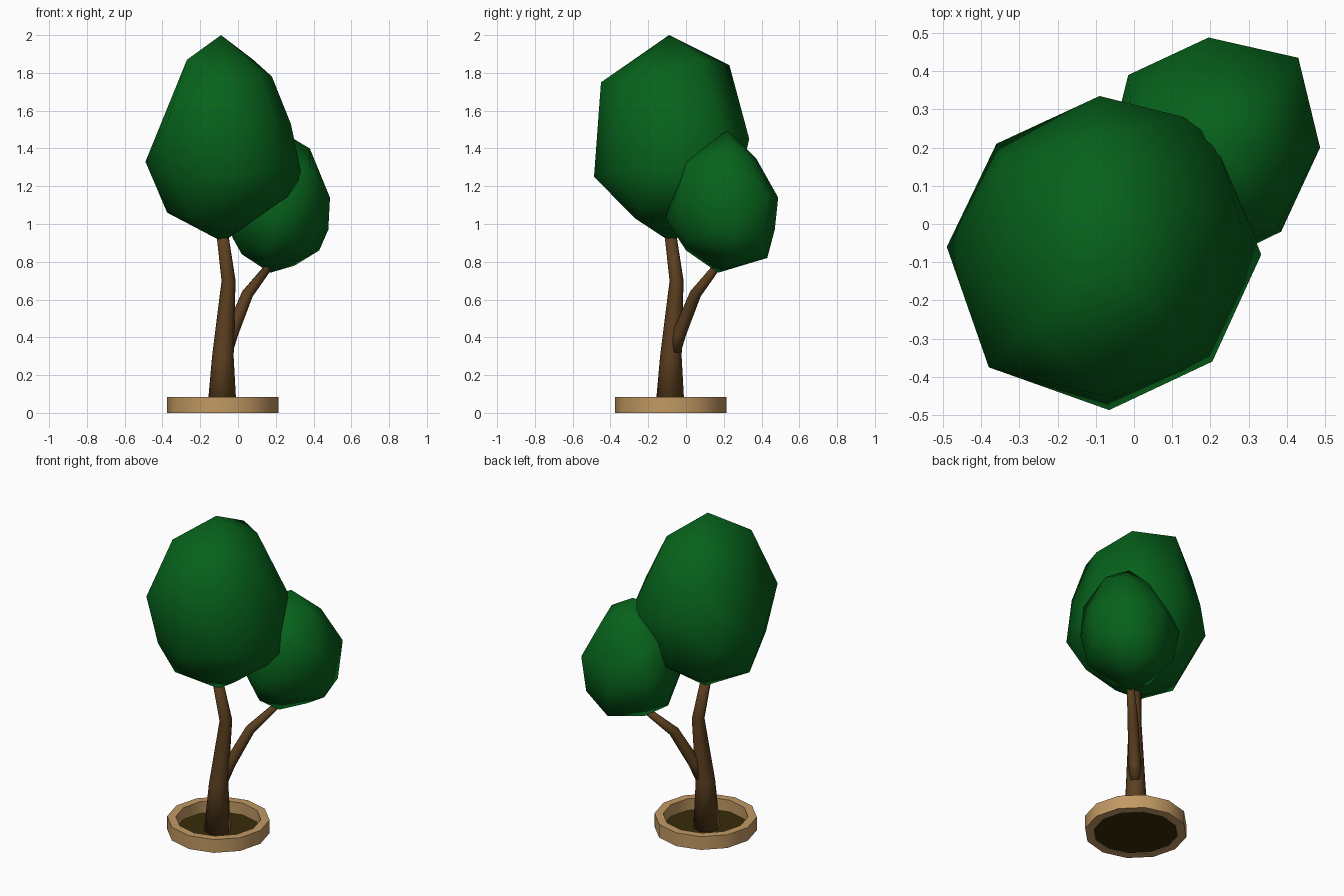
import bpy, bmesh, math
from mathutils import Vector

if "Cube" in bpy.data.objects:
    bpy.data.objects.remove(bpy.data.objects["Cube"])


def material(name, rgb):
    m = bpy.data.materials.new(name)
    m.diffuse_color = (*rgb, 1)
    m.use_nodes = True
    m.node_tree.nodes["Principled BSDF"].inputs["Base Color"].default_value = m.diffuse_color
    return m


LEAF = material("leaf green", (0.002, 0.122, 0.011))
BARK = material("bark brown", (0.105, 0.05, 0.014))
WOOD = material("pale wood", (0.54, 0.32, 0.125))
SOIL = material("dark soil", (0.04, 0.024, 0.003))
BASE = Vector((-0.081, -0.081, 0))


def finish(name, bm, mat, smooth):
    bmesh.ops.recalc_face_normals(bm, faces=bm.faces)
    for f in bm.faces:
        f.smooth = smooth
    mesh = bpy.data.meshes.new(name)
    bm.to_mesh(mesh)
    bm.free()
    mesh.materials.append(mat)
    obj = bpy.data.objects.new(name, mesh)
    bpy.context.collection.objects.link(obj)
    return obj


def ring(bm, centre, axis, r, n):
    """Circle of n vertices around an axis, without twist."""
    q = Vector((0, 0, 1)).rotation_difference(Vector(axis))
    return [bm.verts.new(Vector(centre) + q @ Vector((r * math.cos(a), r * math.sin(a), 0)))
            for a in (2 * math.pi * i / n for i in range(n))]


def bridge(bm, a, b):
    n = len(a)
    for i in range(n):
        j = (i + 1) % n
        bm.faces.new((a[i], a[j], b[j], b[i]))


def limb(name, path, n=8):
    """Tapered tube along (offset on the diagonal x = y, z, radius) points."""
    bm = bmesh.new()
    pts = [Vector((d, d, z)) for d, z, r in path]
    rings = []
    for i, p in enumerate(pts):
        axis = pts[min(i + 1, len(pts) - 1)] - pts[max(i - 1, 0)]
        rings.append(ring(bm, p, axis, path[i][2], n))
    for a, b in zip(rings, rings[1:]):
        bridge(bm, a, b)
    bm.faces.new(rings[0])
    bm.faces.new(rings[-1])
    return finish(name, bm, BARK, True)


def crown(name, corners):
    """Faceted leaf mass: convex hull of its corner points."""
    bm = bmesh.new()
    for c in corners:
        bm.verts.new(c)
    bmesh.ops.convex_hull(bm, input=bm.verts)
    bmesh.ops.delete(bm, geom=[v for v in bm.verts if not v.link_faces], context='VERTS')
    return finish(name, bm, LEAF, True)


# Planter rim: square profile swept round, smooth sides with sharp rims
bm = bmesh.new()
loops = [ring(bm, BASE + Vector((0, 0, z)), (0, 0, 1), r, 12)
         for r, z in ((0.295, 0), (0.295, 0.084), (0.245, 0.084), (0.245, 0))]
for k in range(4):
    bridge(bm, loops[k], loops[(k + 1) % 4])
rim = finish("planter_rim", bm, WOOD, False)
bpy.context.view_layer.objects.active = rim
rim.select_set(True)
bpy.ops.object.shade_smooth_by_angle(angle=math.radians(40))

# Soil disc
bm = bmesh.new()
lo = ring(bm, BASE + Vector((0, 0, 0.004)), (0, 0, 1), 0.246, 12)
hi = ring(bm, BASE + Vector((0, 0, 0.01)), (0, 0, 1), 0.246, 12)
bridge(bm, lo, hi)
bm.faces.new(lo)
bm.faces.new(hi)
finish("soil", bm, SOIL, False)

# Trunk and side branch
limb("trunk", [(-0.085, 0.01, 0.078), (-0.08, 0.3, 0.057),
               (-0.05, 0.7, 0.037), (-0.09, 1.0, 0.03)])
limb("branch", [(-0.06, 0.33, 0.034), (-0.035, 0.42, 0.036),
                (0.05, 0.63, 0.031), (0.175, 0.79, 0.02)])

# Large crown: top, upper, middle and lower corners
crown("large_crown", [
    (-.09, -.09, 2.0),
    (-.27, -.27, 1.87), (-.08, -.45, 1.75), (.18, -.12, 1.78),
    (.08, .08, 1.87), (-.12, .23, 1.84), (.12, -.29, 1.79), (-.33, .125, 1.69),
    (-.49, -.06, 1.33), (-.355, .17, 1.50), (-.36, .21, 1.28), (-.09, .335, 1.45),
    (.13, .28, 1.45), (.215, .215, 1.45), (.28, 0, 1.53), (.333, -.08, 1.28),
    (.19, -.33, 1.55), (.205, -.36, 1.28), (-.065, -.487, 1.25), (-.38, -.375, 1.52),
    (-.33, -.33, 1.22), (-.375, -.10, 1.06), (-.26, -.26, 1.03), (-.09, -.27, 1.03),
    (-.08, -.08, .905), (.30, 0, 1.17), (.15, -.25, 1.07), (-.25, .19, 1.08),
    (-.05, .26, 1.14), (.2, .14, 1.12),
])

# Small crown
crown("small_crown", [
    (.22, .22, 1.495),
    (.38, .20, 1.40), (.20, .37, 1.35), (0, .22, 1.38), (.20, 0, 1.37), (.38, 0, 1.29),
    (.35, .33, 1.37), (.05, .37, 1.22),
    (.487, .20, 1.14), (.43, .435, 1.15), (.195, .488, 1.14), (-.015, .39, 1.10),
    (-.05, .25, 1.05), (.385, -.02, 1.10), (.20, -.11, 1.03), (0, 0, 1.08),
    (.478, .22, .97), (.22, .47, .97), (.42, .40, .92), (.43, .25, .86), (.25, .43, .82),
    (.30, .27, .78), (.17, .17, .742), (.02, .15, .84), (.15, 0, .86),
    (-.03, .20, .93), (0, .35, .92), (.35, 0, .92),
])
